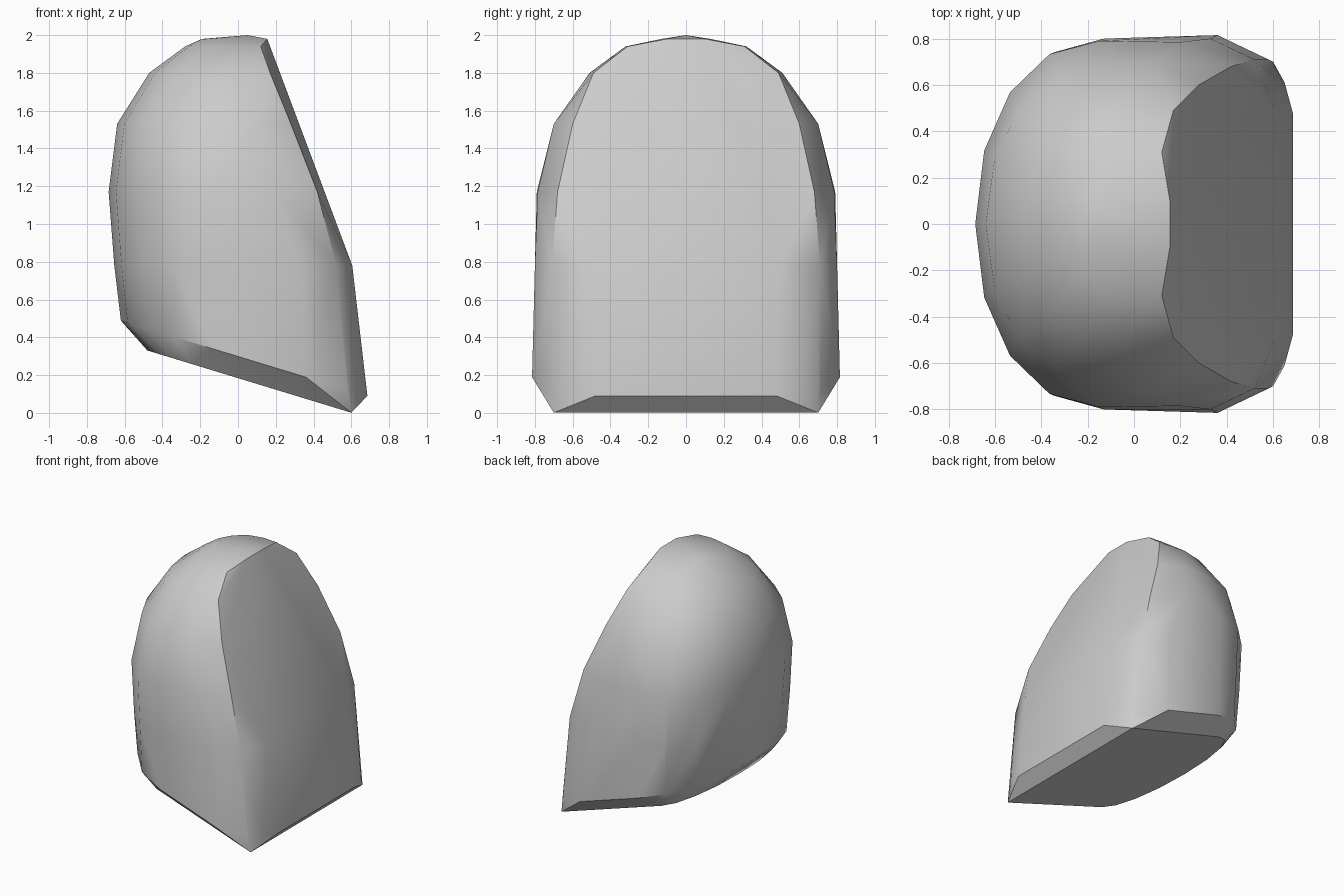
import bpy
import bmesh
from math import sin, cos, pi, radians

default = bpy.data.objects.get("Cube")
if default:
    bpy.data.objects.remove(default, do_unlink=True)

# One plain grey for the whole block
grey = bpy.data.materials.new("stone_grey")
grey.use_nodes = True
color = (0.6, 0.6, 0.6, 1)
grey.diffuse_color = color
grey.node_tree.nodes["Principled BSDF"].inputs["Base Color"].default_value = color


def base_height(x):
    """Height of the sloping underside."""
    return 0.184 - 0.305 * x


def add_section(bm, height, back, shoulder, width, front_points, steps=4):
    """Half-round back plus straight flanks, mirrored across y."""
    half = []
    for i in range(steps + 1):
        t = i / steps * pi / 2
        half.append((shoulder - (shoulder - back) * cos(t) ** 0.95,
                     width * sin(t) ** 0.95))
    half += front_points
    for x, y in half:
        z = height(x) if callable(height) else height
        for side in (-1, 1):
            bm.verts.new((x, side * y, z))


bm = bmesh.new()

# Sloping underside and the narrow chamfer around it
add_section(bm, base_height, -0.48, -0.25, 0.66, [(0.6, 0.7)])
add_section(bm, lambda x: base_height(x) + 0.115, -0.62, -0.13, 0.79,
            [(0.36, 0.815), (0.58, 0.71), (0.65, 0.61), (0.685, 0.48)])

# Upright body, its domed top and the slanted face on one side
add_section(bm, 0.78, -0.655, -0.13, 0.8, [(0.33, 0.8), (0.52, 0.71), (0.605, 0.5)])
add_section(bm, 1.17, -0.685, -0.15, 0.79, [(0.2, 0.785), (0.42, 0.68)])
add_section(bm, 1.53, -0.64, -0.12, 0.69, [(0.1, 0.7), (0.28, 0.6)])
add_section(bm, 1.8, -0.47, -0.05, 0.51, [(0.17, 0.49)])
add_section(bm, 1.94, -0.28, 0.0, 0.32, [(0.12, 0.31)])
add_section(bm, 1.98, -0.19, 0.05, 0.13, [(0.155, 0.1)])
bm.verts.new((0.05, 0, 2))

# Wrap the sections in one convex skin
bmesh.ops.remove_doubles(bm, verts=bm.verts, dist=0.01)
hull = bmesh.ops.convex_hull(bm, input=bm.verts)
loose = {g for g in hull["geom_interior"] + hull["geom_unused"]
         if isinstance(g, bmesh.types.BMVert)}
bmesh.ops.delete(bm, geom=list(loose), context="VERTS")
bmesh.ops.dissolve_limit(bm, angle_limit=radians(1.5), verts=bm.verts, edges=bm.edges)
bmesh.ops.recalc_face_normals(bm, faces=bm.faces)

mesh = bpy.data.meshes.new("stone_block")
bm.to_mesh(mesh)
bm.free()
mesh.materials.append(grey)
block = bpy.data.objects.new("stone_block", mesh)
bpy.context.collection.objects.link(block)

# Soft dome, crisp edges around the slanted face and underside
bpy.ops.object.select_all(action="DESELECT")
block.select_set(True)
bpy.context.view_layer.objects.active = block
bpy.ops.object.shade_smooth_by_angle(angle=radians(32))
